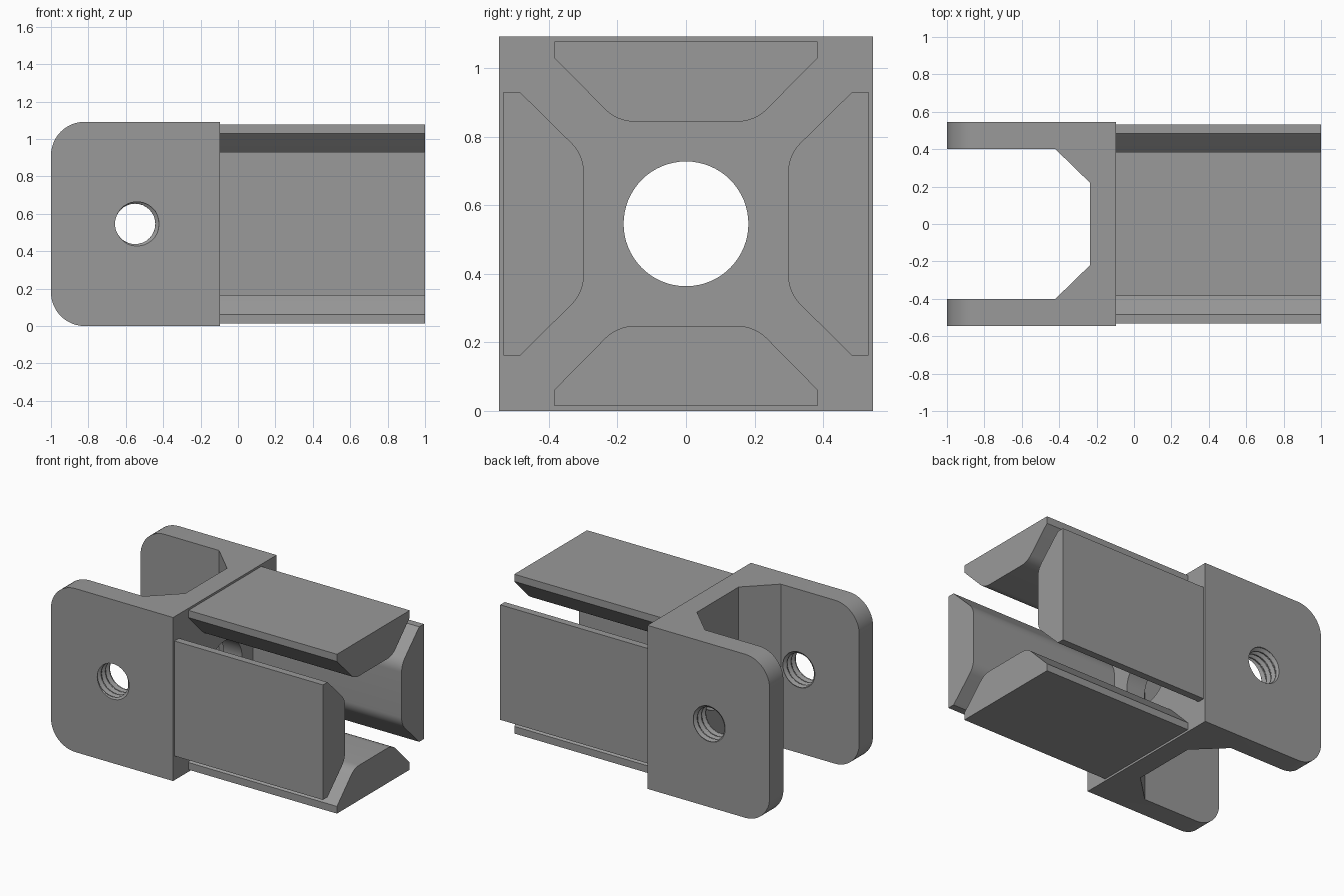
import bpy, bmesh, math
from mathutils import Matrix, Vector

HALF = 0.546          # half the bracket width, also the height of the main axis
WALL = 0.4            # inner face of the fork walls

cube = bpy.data.objects.get("Cube")
if cube:
    bpy.data.objects.remove(cube, do_unlink=True)

# Single grey material
grey = bpy.data.materials.new("plain grey")
grey.use_nodes = True
colour = (0.32, 0.32, 0.32, 1)
grey.diffuse_color = colour
grey.node_tree.nodes["Principled BSDF"].inputs["Base Color"].default_value = colour


def finish(bm, name):
    bmesh.ops.recalc_face_normals(bm, faces=bm.faces)
    mesh = bpy.data.meshes.new(name)
    bm.to_mesh(mesh)
    bm.free()
    mesh.materials.append(grey)
    obj = bpy.data.objects.new(name, mesh)
    bpy.context.collection.objects.link(obj)
    return obj


def activate(obj):
    bpy.ops.object.select_all(action='DESELECT')
    obj.select_set(True)
    bpy.context.view_layer.objects.active = obj


def extrude_profile(points, direction):
    bm = bmesh.new()
    face = bm.faces.new([bm.verts.new(p) for p in points])
    new = bmesh.ops.extrude_face_region(bm, geom=[face], use_keep_orig=True)["geom"]
    bmesh.ops.translate(bm, vec=direction,
                        verts=[g for g in new if isinstance(g, bmesh.types.BMVert)])
    return bm


def cut(target, cutter):
    mod = target.modifiers.new("cut", 'BOOLEAN')
    mod.operation = 'DIFFERENCE'
    mod.solver = 'EXACT'
    mod.object = cutter
    activate(target)
    bpy.ops.object.modifier_apply(modifier=mod.name)
    bpy.data.objects.remove(cutter, do_unlink=True)


def thread_cutter(centre, length, minor, major, pitch, n=32):
    """Screw-shaped solid along y; its diagonals follow the helix."""
    bm = bmesh.new()
    rows = []
    for i in range(math.ceil(length / pitch * n) + 1):
        row = []
        for j in range(n):
            phase = ((i - j) % n) / n
            ridge = min(1, max(0, 1.25 - abs(phase - 0.5) * 3))
            r = minor + (major - minor) * ridge
            a = math.tau * j / n
            row.append(bm.verts.new((centre[0] + r * math.cos(a),
                                     centre[1] - length / 2 + i * pitch / n,
                                     centre[2] + r * math.sin(a))))
        rows.append(row)
    for low, high in zip(rows, rows[1:]):
        for j in range(n):
            k = (j + 1) % n
            bm.faces.new((low[j], low[k], high[k]))
            bm.faces.new((low[j], high[k], high[j]))
    bm.faces.new(rows[0])
    bm.faces.new(rows[-1])
    return finish(bm, "thread_cutter")


# Fork bracket: plan profile with a chamfered slot, then rounded fork tips
side = [(-0.235, 0.22), (-0.42, WALL), (-1, WALL), (-1, HALF), (-0.097, HALF)]
plan = side + [(x, -y) for x, y in reversed(side)]
bm = extrude_profile([(x, y, 0) for x, y in plan], Vector((0, 0, 2 * HALF)))
tips = [e for e in bm.edges
        if all(v.co.x < -0.99 for v in e.verts)
        and abs(e.verts[0].co.z - e.verts[1].co.z) < 0.01]
bmesh.ops.bevel(bm, geom=tips, offset=0.18, segments=12, profile=0.5,
                affect='EDGES')
bracket = finish(bm, "fork_bracket")

# Round bore through the base
bm = bmesh.new()
bmesh.ops.create_cone(bm, cap_ends=True, segments=64, radius1=0.182, radius2=0.182,
                      depth=0.5, matrix=Matrix.Translation((-0.17, 0, HALF))
                      @ Matrix.Rotation(math.pi / 2, 4, 'Y'))
cut(bracket, finish(bm, "bore_cutter"))

# Threaded hole in each fork wall
for s in (-1, 1):
    cut(bracket, thread_cutter((-0.55, s * (HALF + WALL) / 2, HALF),
                               0.19, 0.108, 0.128, 0.044))

# Prong cross-section: flat outside, 45 degree flanks, filleted inner corners
radius, inner = 0.12, 0.298
flat = 0.2 - radius * math.tan(math.pi / 8)
half = [(0.384, 0.532), (0.384, 0.484)]
for i in range(9):
    a = math.pi / 4 * (1 - i / 8)
    half.append((flat + radius * math.sin(a), inner + radius * (1 - math.cos(a))))
section = half + [(-y, z) for y, z in reversed(half)]

parts = [bracket]
for i, name in enumerate(("top_prong", "front_prong", "bottom_prong", "back_prong")):
    bm = extrude_profile([(-0.097, y, z) for y, z in section], Vector((1.097, 0, 0)))
    bmesh.ops.transform(bm, verts=bm.verts,
                        matrix=Matrix.Translation((0, 0, HALF))
                        @ Matrix.Rotation(i * math.pi / 2, 4, 'X'))
    parts.append(finish(bm, name))

for part in parts:
    activate(part)
    bpy.ops.object.shade_smooth_by_angle(angle=math.radians(25))
